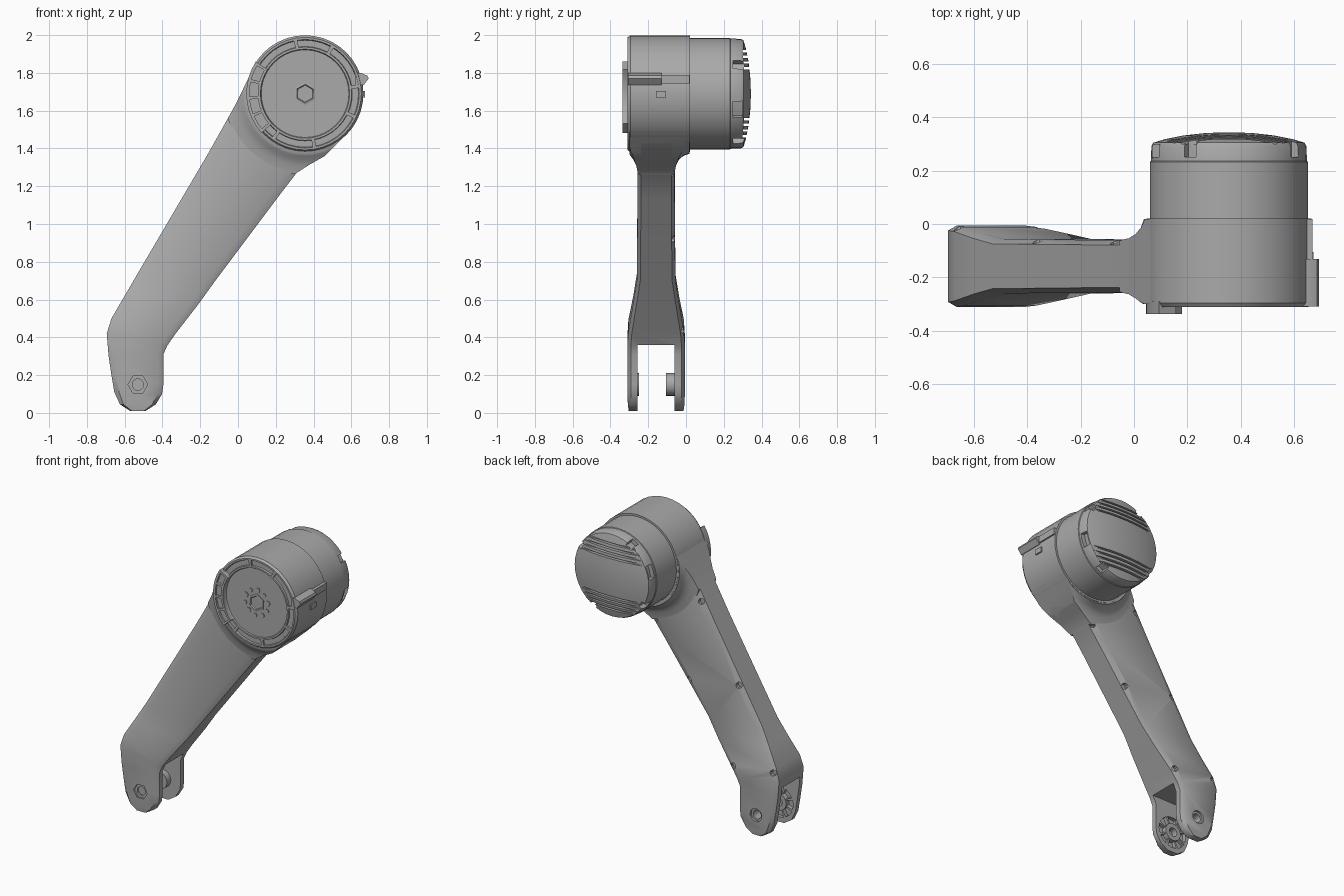
import bpy, bmesh, math
from mathutils import Vector

if "Cube" in bpy.data.objects:
    bpy.data.objects.remove(bpy.data.objects["Cube"])

grey = bpy.data.materials.new("mid_grey")
grey.use_nodes = True
grey.diffuse_color = (0.4, 0.4, 0.4, 1)
grey.node_tree.nodes["Principled BSDF"].inputs["Base Color"].default_value = (0.4, 0.4, 0.4, 1)

CX, CZ = 0.355, 1.69      # motor axis
PX, PZ = -0.53, 0.15      # fork pin axis
MID = -0.158              # arm mid plane


def finish(name, bm, angle=35):
    bmesh.ops.remove_doubles(bm, verts=bm.verts, dist=1e-5)
    bmesh.ops.recalc_face_normals(bm, faces=bm.faces)
    me = bpy.data.meshes.new(name)
    bm.to_mesh(me)
    bm.free()
    ob = bpy.data.objects.new(name, me)
    bpy.context.collection.objects.link(ob)
    me.materials.append(grey)
    smooth(me, angle)
    return ob


def smooth(me, angle=35):
    for p in me.polygons:
        p.use_smooth = True
    me.set_sharp_from_angle(angle=math.radians(angle))


def rings(bm, loops, closed_ends=True):
    """Skin a list of equal-length closed loops."""
    vs = [[bm.verts.new(p) for p in loop] for loop in loops]
    n = len(vs[0])
    for a, b in zip(vs, vs[1:]):
        for i in range(n):
            bm.faces.new((a[i], a[(i + 1) % n], b[(i + 1) % n], b[i]))
    if closed_ends:
        bm.faces.new(vs[0])
        bm.faces.new(vs[-1])


def circle(r, y, n, cx=CX, cz=CZ, turn=0):
    return [(cx + r * math.cos(turn + 2 * math.pi * i / n), y,
             cz + r * math.sin(turn + 2 * math.pi * i / n)) for i in range(n)]


def lathe(name, profile, n=40, **kw):
    bm = bmesh.new()
    rings(bm, [circle(r, y, n, **kw) for r, y in profile])
    return finish(name, bm)


def sector(bm, r0, r1, a0, a1, y0, y1, cx=CX, cz=CZ):
    """Block following an arc about a y axis, angles in degrees."""
    steps = max(1, round(abs(a1 - a0) / 8))
    loops = []
    for i in range(steps + 1):
        a = math.radians(a0 + (a1 - a0) * i / steps)
        c, s = math.cos(a), math.sin(a)
        loops.append([(cx + r * c, y, cz + r * s)
                      for r, y in ((r0, y0), (r1, y0), (r1, y1), (r0, y1))])
    rings(bm, loops)


def box(bm, x0, x1, y0, y1, z0, z1):
    rings(bm, [[(x0, y, z0), (x1, y, z0), (x1, y, z1), (x0, y, z1)] for y in (y0, y1)])


def boolean(ob, cutter, op="DIFFERENCE"):
    mod = ob.modifiers.new("cut", "BOOLEAN")
    mod.operation, mod.object, mod.solver = op, cutter, "EXACT"
    dg = bpy.context.evaluated_depsgraph_get()
    me = bpy.data.meshes.new_from_object(ob.evaluated_get(dg))
    ob.modifiers.clear()
    ob.data = me
    smooth(me)
    bpy.data.objects.remove(cutter)


# Arm: stations of left x,z / right x,z / half thickness
stations = [
    (-.57, .010, -.49, .010, .145), (-.625, .045, -.435, .045, .15), (-.655, .11, -.402, .10, .152),
    (-.67, .20, -.395, .15, .152), (-.685, .30, -.395, .31, .152), (-.695, .42, -.375, .355, .152),
    (-.67, .50, -.33, .42, .147), (-.60, .62, -.21, .575, .122), (-.53, .74, -.12, .70, .102),
    (-.16, 1.37, .21, 1.14, .098), (-.07, 1.53, .31, 1.27, .098), (-.02, 1.62, .38, 1.315, .098),
    (.02, 1.70, .46, 1.36, .098), (.09, 1.845, .59, 1.49, .098)]


def arm_loft(name, sts, chamfer=.018, thick=None):
    bm = bmesh.new()
    loops = []
    for lx, lz, rx, rz, h in sts:
        h = thick or h
        L, R = Vector((lx, 0, lz)), Vector((rx, 0, rz))
        half = [(0, h - chamfer), (.1, h), (.9, h), (1, h - chamfer)]
        sec = half + [(u, -y) for u, y in reversed(half)]
        loops.append([L.lerp(R, u) + Vector((0, MID + y, 0)) for u, y in sec])
    rings(bm, loops)
    return finish(name, bm)


arm = arm_loft("arm", stations)

# Fork slot, inner pocket, pin hole and hex seat
bm = bmesh.new()
box(bm, -1, 0, -.258, -.062, -.1, .36)
boolean(arm, finish("slot_cutter", bm))
boolean(arm, lathe("pocket_cutter", [(.108, -.285), (.108, -.2)], 24, cx=PX, cz=PZ))
boolean(arm, lathe("pin_cutter", [(.03, -.4), (.03, .1)], 16, cx=PX, cz=PZ))
boolean(arm, lathe("hex_cutter", [(.052, -.4), (.052, -.298)], 6, cx=PX, cz=PZ))
boolean(arm, lathe("back_seat_cutter", [(.045, -.02), (.045, .1)], 16, cx=PX, cz=PZ))

# Screw pockets along both back edges
bm = bmesh.new()
for (lx, lz, rx, rz), y in (((-.655, .47, -.35, .44), -.04), ((-.36, .98, .02, .92), -.085),
                            ((-.07, 1.48, .28, 1.27), -.085)):
    for x, z in ((lx, lz), (rx, rz)):
        rings(bm, [circle(.02, yy, 10, x, z) for yy in (y, .1)])
boolean(arm, finish("screw_cutter", bm))

# Pin bosses and radial ribs inside the fork
for name, y0, y1 in (("front_boss", -.29, -.25), ("back_boss", -.105, -.055)):
    lathe(name, [(.06, y0), (.06, y1), (.03, y1), (.03, y0), (.06, y0)], 20, cx=PX, cz=PZ)
bm = bmesh.new()
for k in range(8):
    sector(bm, .055, .112, k * 45 + 18, k * 45 + 27, -.29, -.26, PX, PZ)
finish("fork_ribs", bm)

# Fillet blending the arm into the housing
fillet = lathe("housing_fillet", [(.27, .018), (.318, .018), (.33, -.015), (.35, -.038), (.38, -.053), (.43, -.062),
                                  (.43, -.254), (.38, -.263), (.35, -.278), (.33, -.293), (.318, -.30), (.27, -.30)], 48)
boolean(fillet, arm_loft("outline", stations[6:], 0, .3), "INTERSECT")

# Front housing with a grooved rim and sunken cover
lathe("front_housing", [(.28, .02), (.309, .02), (.309, -.295), (.298, -.31), (.287, -.31), (.283, -.299),
                        (.25, -.299), (.247, -.31), (.236, -.31), (.232, -.303), (.05, -.303)])
bm = bmesh.new()
for a in (100, 60, 8, -25, -80, -125):
    sector(bm, .245, .29, a - 2, a + 2, -.31, -.295)
finish("rim_dividers", bm)

# Raised arc clip with open cells
bm = bmesh.new()
sector(bm, .236, .25, 147, 222, -.336, -.29)
sector(bm, .294, .311, 147, 222, -.336, -.29)
sector(bm, .245, .30, 147, 222, -.322, -.29)
for a in (147, 165, 183, 201, 219):
    sector(bm, .24, .305, a, a + 3, -.336, -.29)
finish("rim_clip", bm)

# Hub and bolt circle
lathe("hub", [(.062, -.30), (.062, -.309), (.05, -.311), (.045, -.305), (.01, -.305)], 6, turn=.5)
bm = bmesh.new()
for k in range(10):
    a = 2 * math.pi * k / 10 + .2
    r = .014 if k % 2 else .018
    rings(bm, [circle(r, y, 6, CX + .088 * math.cos(a), CZ + .088 * math.sin(a)) for y in (-.30, -.308)])
finish("hub_bolts", bm)

# Side tab and its thin rail
bm = bmesh.new()
rings(bm, [[(.62, y, 1.74), (.665, y, 1.735), (.692, y, 1.77), (.685, y, 1.785), (.65, y, 1.80), (.62, y, 1.80)]
           for y in (-.308, -.13)])
box(bm, .62, .668, -.13, .018, 1.745, 1.79)
box(bm, .63, .672, -.16, -.105, 1.67, 1.705)
finish("side_tab", bm)

# Rear motor can and domed cap
lathe("motor_can", [(.25, .01), (.296, .02), (.296, .232), (.292, .235), (.2, .235)])
cap = lathe("motor_cap", [(.25, .225), (.292, .23), (.290, .29), (.283, .304), (.24, .317), (.17, .331), (.09, .34),
                          (.02, .343)])

# Cooling slits and rim notches in the cap
bm = bmesh.new()
for side in (-1, 1):
    for d, w in ((.135, .25), (.165, .235), (.195, .21), (.225, .18)):
        z = CZ + side * d
        box(bm, CX - w, CX + w, .308 - (d - .135) * .1, .4, z - .006, z + .006)
boolean(cap, finish("slit_cutter", bm))
bm = bmesh.new()
for a, w in ((32, 5), (120, 5), (163, 9), (212, 5), (300, 5), (343, 9)):
    sector(bm, .262, .33, a - w, a + w, .25, .298 if w == 9 else .4)
boolean(cap, finish("notch_cutter", bm))
